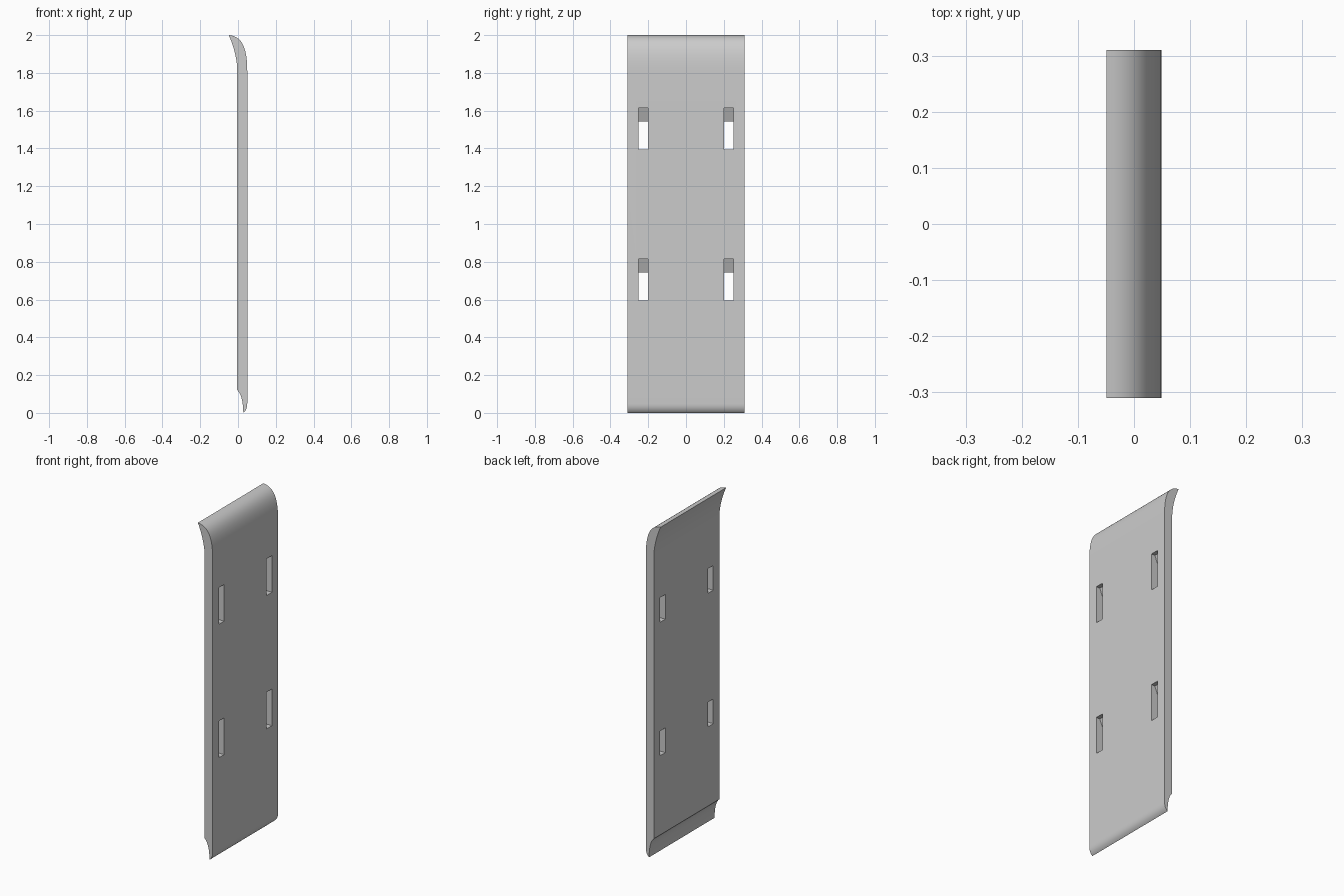
import bpy
import bmesh
from mathutils import Vector
from mathutils.geometry import interpolate_bezier

default = bpy.data.objects.get("Cube")
if default:
    bpy.data.objects.remove(default, do_unlink=True)

HALF_W = 0.31           # half width of the panel
FRONT, BACK = 0.049, -0.004   # outer and inner face positions
STEPS = 14

grey = bpy.data.materials.new("plain grey")
grey.use_nodes = True
colour = (0.6, 0.6, 0.6, 1)
grey.diffuse_color = colour
grey.node_tree.nodes["Principled BSDF"].inputs["Base Color"].default_value = colour


def bezier(*points):
    """Sampled curve in the x-z plane, without its last point."""
    controls = [Vector((x, 0, z)) for x, z in points]
    return [(p.x, p.z) for p in interpolate_bezier(*controls, STEPS)][:-1]


def add_prism(bm, profile, y0, y1):
    """Extrude an x-z profile along y."""
    face = bm.faces.new([bm.verts.new((x, y0, z)) for x, z in profile])
    grown = bmesh.ops.extrude_face_region(bm, geom=[face])["geom"]
    verts = [v for v in grown if isinstance(v, bmesh.types.BMVert)]
    bmesh.ops.translate(bm, verts=verts, vec=(0, y1 - y0, 0))


def make_object(name, bm):
    bmesh.ops.recalc_face_normals(bm, faces=bm.faces)
    mesh = bpy.data.meshes.new(name)
    bm.to_mesh(mesh)
    bm.free()
    mesh.materials.append(grey)
    obj = bpy.data.objects.new(name, mesh)
    bpy.context.collection.objects.link(obj)
    return obj


# Panel: curled top lip, straight body, rounded and hollowed bottom edge
outline = bezier((-0.049, 2), (0.012, 1.995), (FRONT, 1.95), (FRONT, 1.81))
outline += bezier((FRONT, 0.05), (FRONT, 0.025), (0.04, 0.01), (0.028, 0))
outline += bezier((0.028, 0), (0.027, 0.06), (0.018, 0.1), (BACK, 0.12))
outline += bezier((BACK, 1.81), (BACK, 1.87), (-0.022, 1.94), (-0.049, 2))
# close the straight runs at the ends of the sampled curves
outline.insert(STEPS - 1, (FRONT, 1.81))
outline.insert(3 * (STEPS - 1) + 1, (BACK, 0.12))
bm = bmesh.new()
add_prism(bm, outline, -HALF_W, HALF_W)
panel = make_object("panel", bm)

# Hanging slots: taller on the outer face, with a sloped ledge at the top
bm = bmesh.new()
for base in (0.595, 1.395):
    slot = [(0.1, base), (0.1, base + 0.22), (0.025, base + 0.22),
            (BACK, base + 0.148), (-0.1, base + 0.148), (-0.1, base)]
    for y in (-0.252, 0.202):
        add_prism(bm, slot, y, y + 0.05)
cutter = make_object("slot_cutter", bm)
cutter.hide_render = True

cut = panel.modifiers.new("slots", "BOOLEAN")
cut.object = cutter
cut.operation = "DIFFERENCE"
cut.solver = "EXACT"

bpy.ops.object.select_all(action="DESELECT")
panel.select_set(True)
bpy.context.view_layer.objects.active = panel
bpy.ops.object.modifier_apply(modifier=cut.name)
bpy.data.objects.remove(cutter, do_unlink=True)
bpy.ops.object.shade_smooth_by_angle(angle=0.45)
